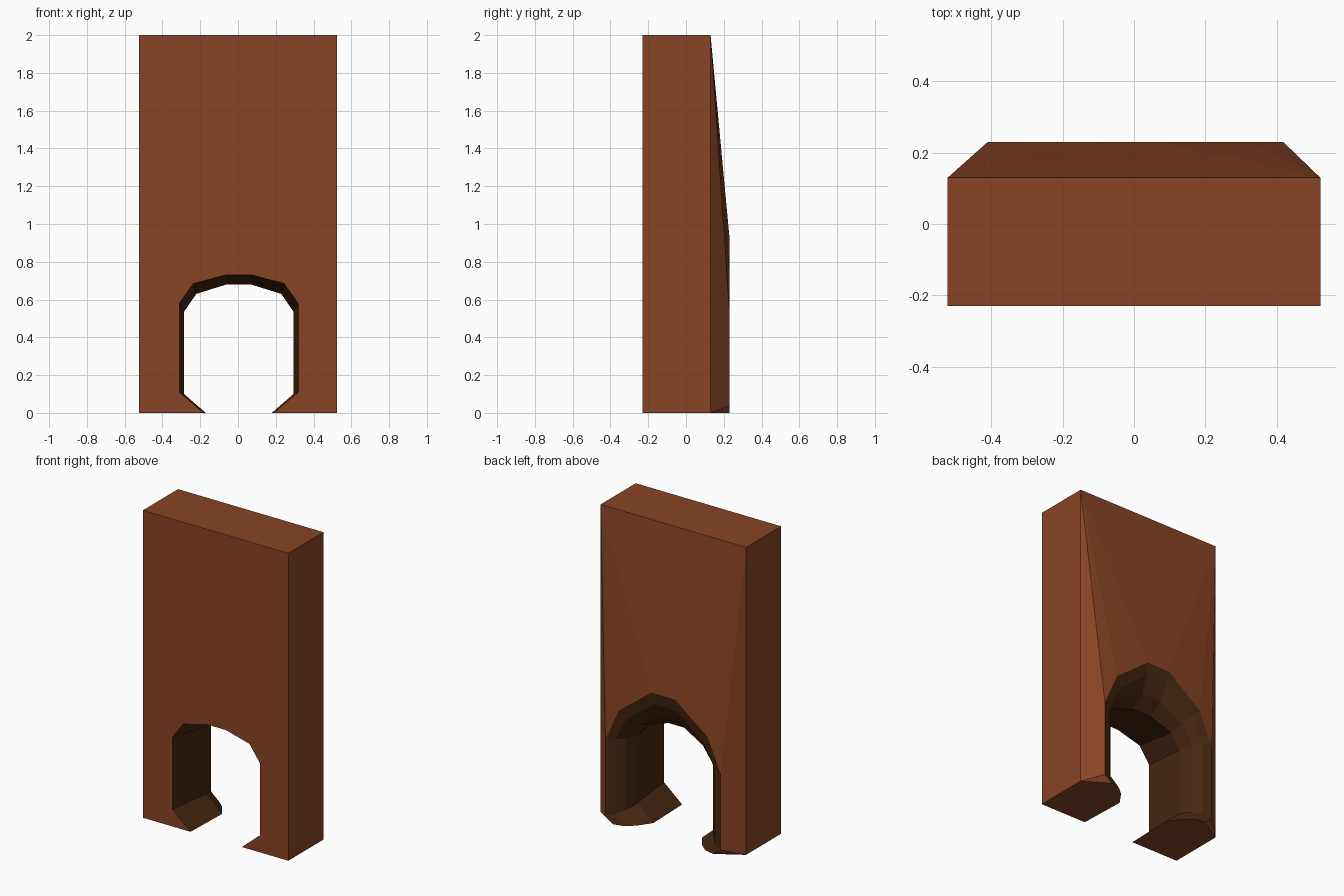
import bpy, bmesh

if "Cube" in bpy.data.objects:
    bpy.data.objects.remove(bpy.data.objects["Cube"])

def mat(name, rgb):
    m = bpy.data.materials.new(name)
    m.diffuse_color = (*rgb, 1)
    m.use_nodes = True
    m.node_tree.nodes["Principled BSDF"].inputs["Base Color"].default_value = m.diffuse_color
    return m

# Opening rings, front to back: depth y, then half-profile (x, z) from floor to crown
RINGS = [
    (-0.23, [(.185, 0), (.315, .11), (.315, .58), (.24, .685), (.07, .73)]),
    (0.08, [(.175, 0), (.29, .10), (.29, .535), (.225, .63), (.065, .68)]),
    (0.165, [(.235, 0), (.315, .08), (.315, .545), (.24, .65), (.07, .75)]),
    (0.213, [(.29, 0), (.36, .06), (.36, .545), (.275, .70), (.08, .85)]),
    (0.23, [(.36, 0), (.415, .04), (.415, .535), (.32, .75), (.085, .93)]),
]
W, H, SHIFT = 0.523, 2.0, 0.004

bm = bmesh.new()

def face(vs, mi=0):
    bm.faces.new(vs).material_index = mi

# Arch rings as open loops, left foot to right foot
loops = []
for y, half in RINGS:
    pts = [(-x, z) for x, z in half] + [(x, z) for x, z in reversed(half)]
    loops.append([bm.verts.new((x + SHIFT, y, z)) for x, z in pts])

# Outer slab corners: bottom left, top left, top right, bottom right
def corners(y):
    return [bm.verts.new((x, y, z)) for x, z in ((-W, 0), (-W, H), (W, H), (W, 0))]

front, back = corners(-0.23), corners(0.13)

# Dark tunnel lining
for a, b in zip(loops, loops[1:]):
    for i in range(len(a) - 1):
        face([a[i], a[i + 1], b[i + 1], b[i]], 1)

# Front wall and the back wall that bulges out to the opening rim
for c, rim in ((front, loops[0]), (back, loops[-1])):
    for low, high, p in ((c[0], c[1], rim[:5]), (c[3], c[2], rim[:4:-1])):
        face([low, p[0], p[1]])
        face([low, p[1], p[2]])
        face([low, p[2], high])
        face([high, p[2], p[3]])
        face([high, p[3], p[4]])
    face([c[1], c[2], rim[5], rim[4]])

# Sides and top
for i in range(3):
    face([front[i], front[i + 1], back[i + 1], back[i]])

# Undersides of the two feet
for k, e in ((0, 0), (3, -1)):
    face([front[k]] + [l[e] for l in loops] + [back[k]])

bmesh.ops.recalc_face_normals(bm, faces=bm.faces)
me = bpy.data.meshes.new("arched_block")
bm.to_mesh(me)
bm.free()
me.materials.append(mat("brick brown", (.25, .058, .018)))
me.materials.append(mat("dark brown lining", (.065, .0205, .0055)))
ob = bpy.data.objects.new("arched_block", me)
bpy.context.collection.objects.link(ob)
